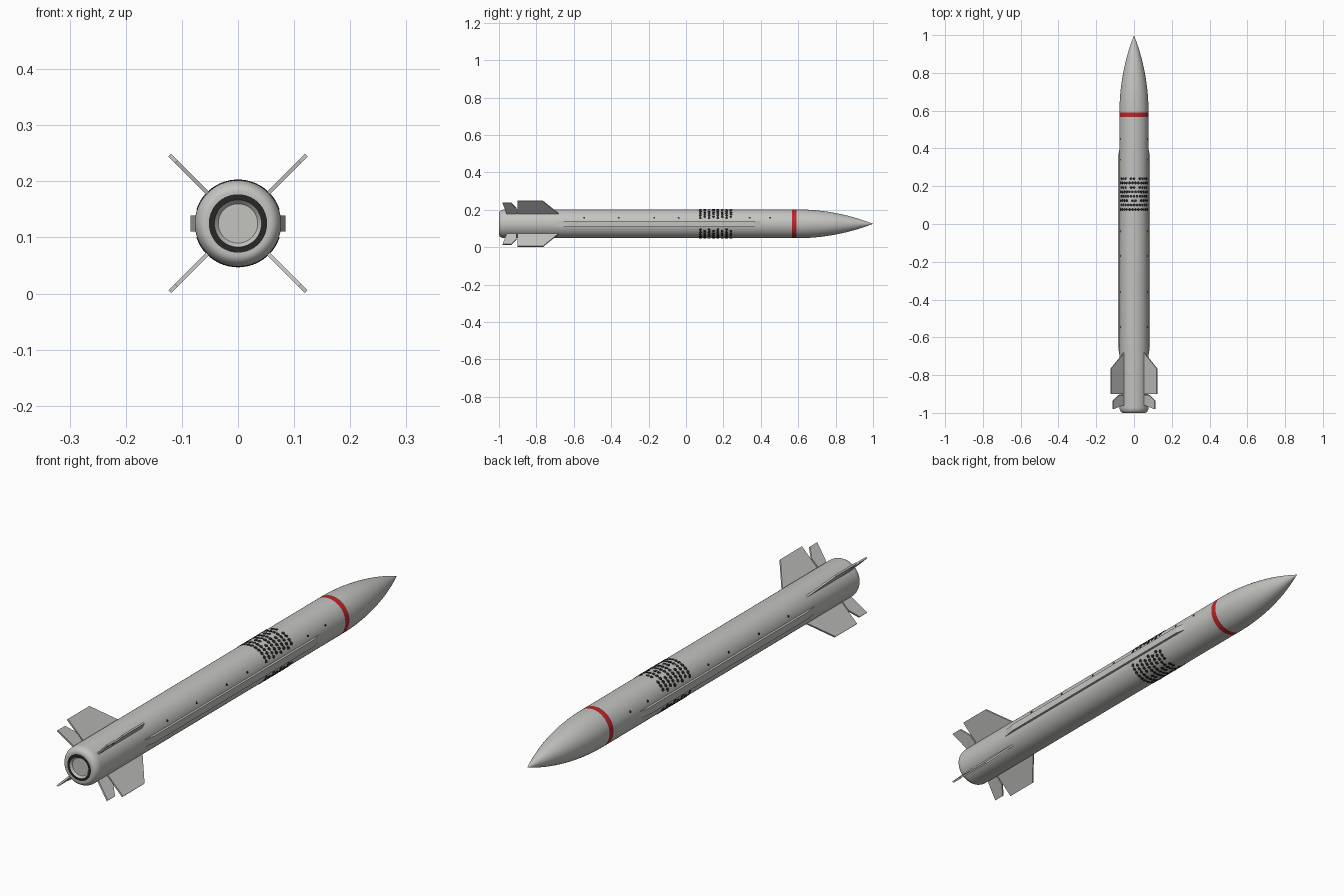
import bpy, bmesh, math
from mathutils import Matrix, Vector

if "Cube" in bpy.data.objects:
    bpy.data.objects.remove(bpy.data.objects["Cube"])

R, ZC = 0.077, 0.125          # body radius and axis height


def mat(name, rgb):
    m = bpy.data.materials.new(name)
    m.diffuse_color = (*rgb, 1)
    m.use_nodes = True
    m.node_tree.nodes["Principled BSDF"].inputs["Base Color"].default_value = m.diffuse_color
    return m


GREY = mat("light grey", (0.55, 0.55, 0.53))
RED = mat("red", (0.50, 0.02, 0.025))
DARK = mat("near black", (0.02, 0.02, 0.02))


def finish(bm, name, material, smooth=False):
    bmesh.ops.recalc_face_normals(bm, faces=bm.faces)
    me = bpy.data.meshes.new(name)
    bm.to_mesh(me)
    bm.free()
    me.materials.append(material)
    ob = bpy.data.objects.new(name, me)
    bpy.context.collection.objects.link(ob)
    if smooth:
        bpy.ops.object.select_all(action='DESELECT')
        ob.select_set(True)
        bpy.context.view_layer.objects.active = ob
        bpy.ops.object.shade_smooth_by_angle(angle=math.radians(35))
    return ob


def lathe(name, profile, material, n=64):
    """Spin (radius, y) points around the long axis."""
    bm = bmesh.new()
    vs = [bm.verts.new((r, y, ZC)) for r, y in profile]
    es = [bm.edges.new(p) for p in zip(vs, vs[1:])]
    bmesh.ops.spin(bm, geom=vs + es, cent=(0, 0, ZC), axis=(0, 1, 0),
                   angle=math.tau, steps=n, use_duplicate=False)
    bmesh.ops.remove_doubles(bm, verts=bm.verts, dist=1e-5)
    return finish(bm, name, material, True)


def prism(name, outline, thick, matrix, material):
    """Extrude an outline of (x, y) points symmetrically about its plane."""
    bm = bmesh.new()
    f = bm.faces.new([bm.verts.new((x, y, -thick / 2)) for x, y in outline])
    ext = bmesh.ops.extrude_face_region(bm, geom=[f])
    top = [g for g in ext['geom'] if isinstance(g, bmesh.types.BMVert)]
    bmesh.ops.translate(bm, verts=top, vec=(0, 0, thick))
    bm.transform(matrix)
    return finish(bm, name, material)


def around(deg):
    """Frame whose local x points radially outward at an angle from +x."""
    return Matrix.Translation((0, 0, ZC)) @ Matrix.Rotation(-math.radians(deg), 4, 'Y')


# Body tube with rounded tail edge
edge = [(0.057 + 0.02 * math.sin(a), -0.97 - 0.03 * math.cos(a))
        for a in (i * math.pi / 16 for i in range(9))]
lathe("body", [(0.052, -1.0)] + edge + [(R, 0.566)], GREY)

# Red band and pointed ogive nose
lathe("nose_band", [(R, 0.566), (R, 0.591)], RED)
L = 1 - 0.591
rho = (R * R + L * L) / (2 * R)
nose = []
for i in range(25):
    d = L * i / 24
    nose.append((max(0.0, math.sqrt(rho * rho - d * d) + R - rho), 0.591 + d))
lathe("nose", nose, GREY)

# Tail: dark ring, then shallow nozzle with its closing disc
lathe("nozzle_ring", [(0.052, -1.0), (0.042, -1.0)], DARK)
lathe("nozzle", [(0.042, -1.0), (0.035, -0.992), (0.0, -0.992)], GREY)

# Four tail fins and four small control fins, set in a cross
FIN = [(0.070, -0.90), (0.172, -0.90), (0.172, -0.765), (0.092, -0.695), (0.070, -0.675)]
CONTROL = [(0.070, -0.957), (0.156, -0.980), (0.156, -0.934), (0.115, -0.905), (0.070, -0.905)]
for i in range(4):
    m = around(45 + 90 * i)
    prism(f"tail_fin_{i + 1}", FIN, 0.007, m, GREY)
    prism(f"control_fin_{i + 1}", CONTROL, 0.007, m, GREY)

# Side raceways with tapered ends
RACEWAY = [(0.070, -0.70), (0.076, -0.70), (0.085, -0.645), (0.085, 0.36),
           (0.076, 0.40), (0.070, 0.40)]
for side, deg in (("right", 0), ("left", 180)):
    prism(f"raceway_{side}", RACEWAY, 0.028, around(deg), GREY)


def discs(name, spots, radius):
    """Thin dark discs lying on the body at (angle, y)."""
    bm = bmesh.new()
    for deg, y in spots:
        m = (around(deg) @ Matrix.Translation(Vector((R, y, 0)))
             @ Matrix.Rotation(math.pi / 2, 4, 'Y'))
        bmesh.ops.create_cone(bm, cap_ends=True, segments=8, radius1=radius,
                              radius2=radius, depth=0.002, matrix=m)
    return finish(bm, name, DARK)


# Rings of vent holes above and below, with gaps beside the raceways
vents = []
for row in range(8):
    for k in range(30):
        deg = 12 * k + (6 if row % 2 else 0)
        if abs(math.sin(math.radians(deg))) < 0.32:
            continue
        if row in (2, 5, 7) and abs(math.cos(math.radians(deg))) < 0.5 and k % 3 == 0:
            continue
        vents.append((deg, 0.077 + 0.0233 * row))
discs("vent_holes", vents, 0.0075)

# Row of small fasteners along each upper side
ys = (-0.545, -0.36, -0.17, -0.04, 0.34, 0.45)
discs("side_fasteners", [(a, y) for a in (24.5, 155.5) for y in ys], 0.005)
